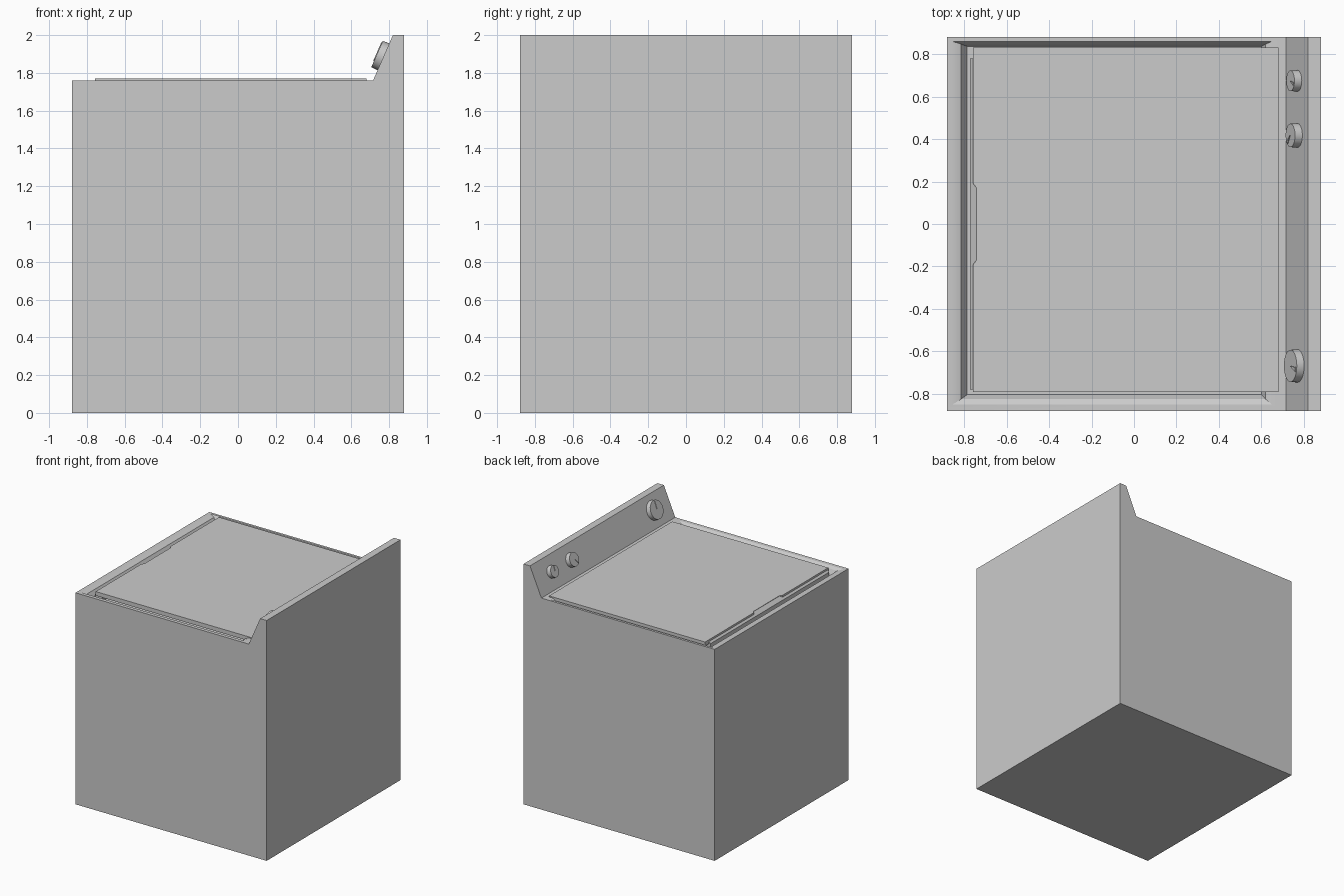
import bpy, bmesh, math
from mathutils import Matrix, Vector

if "Cube" in bpy.data.objects:
    bpy.data.objects.remove(bpy.data.objects["Cube"])


def add_object(name, bm, angle=30):
    bmesh.ops.recalc_face_normals(bm, faces=bm.faces)
    me = bpy.data.meshes.new(name)
    bm.to_mesh(me)
    bm.free()
    ob = bpy.data.objects.new(name, me)
    bpy.context.collection.objects.link(ob)
    bpy.ops.object.select_all(action='DESELECT')
    bpy.context.view_layer.objects.active = ob
    ob.select_set(True)
    bpy.ops.object.shade_smooth_by_angle(angle=math.radians(angle))
    return ob


def prism(bm, points, offset):
    """Extrude a closed outline by an offset vector."""
    face = bm.faces.new([bm.verts.new(p) for p in points])
    ext = bmesh.ops.extrude_face_region(bm, geom=[face], use_keep_orig=True)
    verts = [g for g in ext['geom'] if isinstance(g, bmesh.types.BMVert)]
    bmesh.ops.translate(bm, verts=verts, vec=offset)


# Cabinet with sloped control panel along the +x edge
W = 0.88
profile = [(-W, 0), (W, 0), (W, 2), (0.82, 2), (0.715, 1.76), (-W, 1.76)]
bm = bmesh.new()
prism(bm, [(x, -W, z) for x, z in profile], (0, 2 * W, 0))
bmesh.ops.recalc_face_normals(bm, faces=bm.faces)

# Dished recess around the lid: x min, x max, y min, y max, z
deck = next(f for f in bm.faces if f.normal.z > 0.99 and abs(f.calc_center_median().z - 1.76) < 0.01)
for x0, x1, y0, y1, z in [(-0.855, 0.65, -0.85, 0.86, 1.76),
                          (-0.815, 0.62, -0.825, 0.847, 1.745),
                          (-0.785, 0.60, -0.803, 0.836, 1.70)]:
    c = deck.calc_center_median()
    bmesh.ops.inset_region(bm, faces=[deck], thickness=0.01)
    for v in deck.verts:
        v.co = (x0 if v.co.x < c.x else x1, y0 if v.co.y < c.y else y1, z)
add_object("cabinet", bm)

# Lid plate with a finger notch in its front edge
L, R, B, T = -0.757, 0.68, -0.79, 0.83
bm = bmesh.new()
outline = [(L, B), (R, B), (R, T), (L, T),
           (L, 0.19), (-0.742, 0.17), (-0.742, -0.17), (L, -0.19)]
prism(bm, [(x, y, 1.735) for x, y in outline], (0, 0, 0.034))
add_object("lid", bm)

# Lip below the lid edge, sloped where the notch exposes it
bm = bmesh.new()
lip = [(-0.772, 1.70), (-0.70, 1.70), (-0.70, 1.766), (-0.742, 1.766), (-0.772, 1.74)]
prism(bm, [(x, -0.78, z) for x, z in lip], (0, 1.56, 0))
add_object("lid_lip", bm)

# Control knobs, aligned with the sloped panel
up = Vector((0.105, 0, 0.24)).normalized()
normal = Vector((-up.z, 0, up.x))
side = up.cross(normal)            # panel's horizontal axis (+y or -y)


def knob(name, y, r, pointer):
    """pointer: angle of the marker from straight up, towards -y."""
    m = Matrix((side, up, normal)).transposed().to_4x4()
    m.translation = Vector((0.77, y, 1.885))
    bm = bmesh.new()
    depth = 0.04
    bmesh.ops.create_cone(bm, cap_ends=True, segments=32, radius1=r, radius2=r * 0.97,
                          depth=depth, matrix=Matrix.Translation((0, 0, depth / 2 - 0.003)))
    bm.transform(m)
    add_object(name, bm)
    # Raised wedge marker on the knob face
    bm = bmesh.new()
    prism(bm, [(0, 0, 0.034), (0.14 * r, 0.85 * r, 0.034), (-0.14 * r, 0.85 * r, 0.034)],
          (0, 0, 0.007))
    turn = math.radians(pointer) * (1 if side.y > 0 else -1)
    bm.transform(m @ Matrix.Rotation(turn, 4, 'Z'))
    add_object(name + "_marker", bm)


knob("large_knob", -0.668, 0.078, 15)
knob("medium_knob", 0.417, 0.057, 135)
knob("small_knob", 0.674, 0.05, 20)
